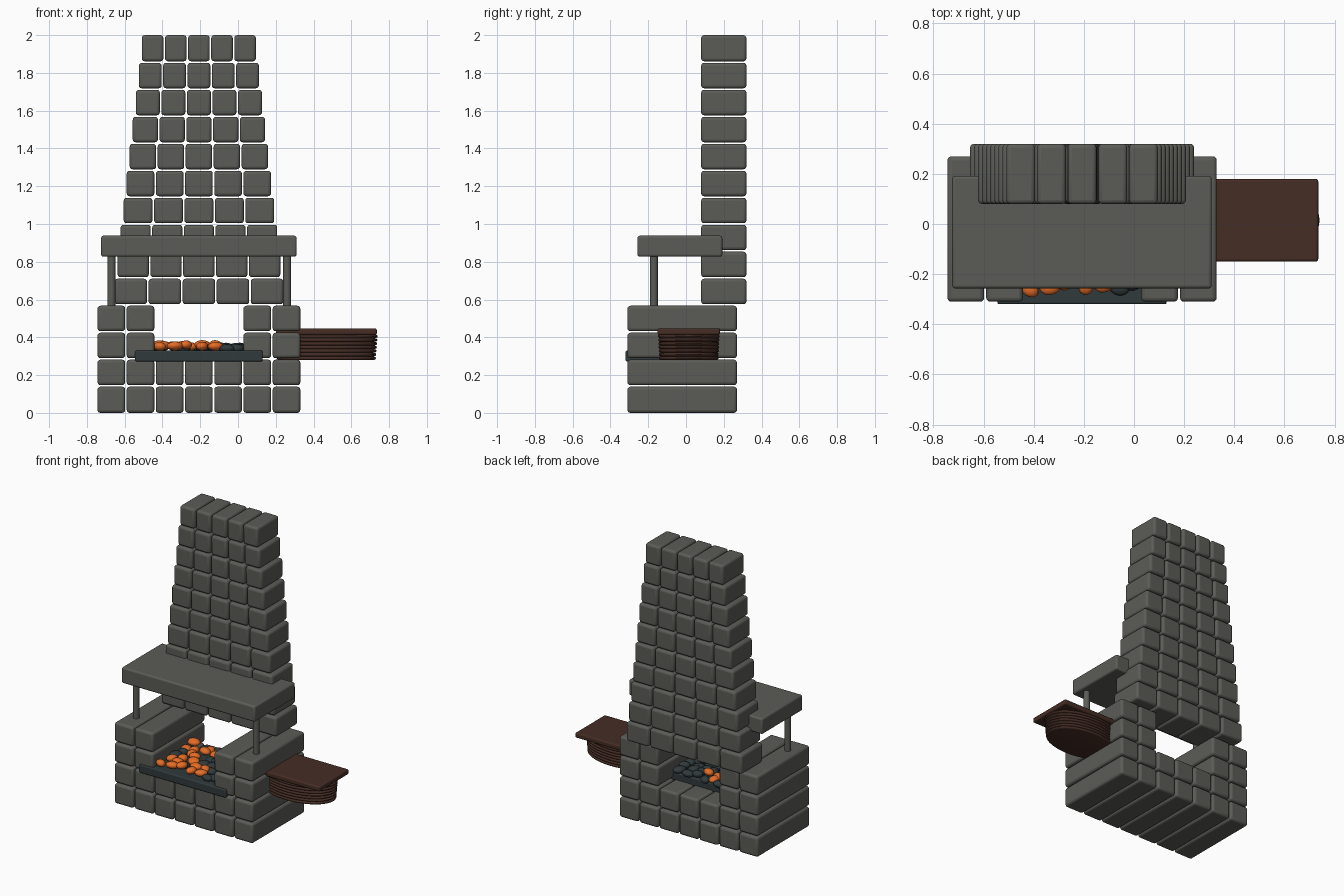
import bpy, bmesh, math, random
from mathutils import Matrix

if "Cube" in bpy.data.objects:
    bpy.data.objects.remove(bpy.data.objects["Cube"])

random.seed(4)


def material(name, rgb):
    m = bpy.data.materials.new(name)
    m.diffuse_color = (*rgb, 1)
    m.use_nodes = True
    m.node_tree.nodes["Principled BSDF"].inputs["Base Color"].default_value = m.diffuse_color
    return m


STONE = material("grey stone", (0.105, 0.108, 0.094))
IRON = material("dark iron", (0.030, 0.042, 0.044))
EMBER = material("glowing orange", (0.78, 0.15, 0.02))
WOOD = material("dark brown", (0.060, 0.026, 0.018))


def finish(bm, name, mat, bevel=0):
    mesh = bpy.data.meshes.new(name)
    bm.to_mesh(mesh)
    bm.free()
    mesh.materials.append(mat)
    ob = bpy.data.objects.new(name, mesh)
    bpy.context.collection.objects.link(ob)
    if bevel:
        mod = ob.modifiers.new("soft_edges", 'BEVEL')
        mod.width = bevel
        mod.segments = 3
    bpy.ops.object.select_all(action='DESELECT')
    ob.select_set(True)
    bpy.context.view_layer.objects.active = ob
    bpy.ops.object.shade_smooth_by_angle(angle=math.radians(40))
    return ob


def add_box(bm, x0, x1, y0, y1, z0, z1):
    m = Matrix.Translation(((x0 + x1) / 2, (y0 + y1) / 2, (z0 + z1) / 2))
    m = m @ Matrix.Diagonal((x1 - x0, y1 - y0, z1 - z0, 1))
    bmesh.ops.create_cube(bm, size=1, matrix=m)


def box(name, mat, dims, bevel):
    bm = bmesh.new()
    add_box(bm, *dims)
    return finish(bm, name, mat, bevel)


ROW = 2 / 14      # course height
GAP = 0.008
CX = -0.207       # centre of the hearth


def stone_row(bm, half, count, keep, y0, y1, row):
    pitch = 2 * half / count
    for i in keep:
        x = CX - half + i * pitch
        add_box(bm, x + GAP / 2, x + pitch - GAP / 2, y0, y1,
                row * ROW + GAP / 2 * (row > 0), (row + 1) * ROW - GAP / 2 * (row < 13))


# Hearth base: two full courses, then two courses of side walls
bm = bmesh.new()
for row in range(4):
    stone_row(bm, 0.541, 7, range(7) if row < 2 else (0, 1, 5, 6), -0.31, 0.27, row)
finish(bm, "hearth_base", STONE, 0.016)

# Tapering chimney of five stones per course
bm = bmesh.new()
for row in range(4, 14):
    stone_row(bm, 0.306 + 0.0161 * (13 - row), 5, range(5), 0.08, 0.32, row)
finish(bm, "chimney", STONE, 0.016)

# Mantel slab and its posts
box("mantel", STONE, (-0.725, 0.31, -0.257, 0.192, 0.827, 0.938), 0.012)
for side, x in (("left", -0.67), ("right", 0.26)):
    bm = bmesh.new()
    bmesh.ops.create_cone(bm, cap_ends=True, segments=20, radius1=0.021, radius2=0.021,
                          depth=0.28, matrix=Matrix.Translation((x, -0.17, 0.695)))
    finish(bm, side + "_mantel_post", STONE)

# Fire tray
box("fire_tray", IRON, (-0.545, 0.13, -0.32, 0.10, 0.272, 0.33), 0.008)

# Coals: glowing on the left and middle, dead on the right and scattered
glow, dead = bmesh.new(), bmesh.new()
for i in range(7):
    for j in range(6):
        x = -0.405 + i * 0.067 + random.uniform(-0.02, 0.02)
        y = -0.245 + j * 0.066 + random.uniform(-0.02, 0.02)
        hot = i < 5 and random.random() < 0.75
        z = random.uniform(0.350, 0.363) if hot else random.uniform(0.337, 0.35)
        r = random.uniform(0.036, 0.046)
        m = (Matrix.Translation((x, y, z)) @ Matrix.Rotation(random.uniform(0, 6.28), 4, 'Z')
             @ Matrix.Rotation(random.uniform(-0.2, 0.2), 4, 'X')
             @ Matrix.Diagonal((r, r * 0.8, 0.023, 1)))
        bmesh.ops.create_uvsphere(glow if hot else dead, u_segments=16, v_segments=10,
                                  radius=1, matrix=m)
finish(glow, "glowing_coals", EMBER)
finish(dead, "dead_coals", IRON)

# Bellows: top board and pleated oval bag
box("bellows_board", WOOD, (0.20, 0.735, -0.15, 0.18, 0.412, 0.448), 0.010)

bm = bmesh.new()
profile = [(0, 0.28)]
FOLDS, STEPS = 7, 6
fold_h = 0.135 / FOLDS
for k in range(FOLDS):
    taper = 0.965 + 0.035 * k / (FOLDS - 1)
    for s in range(STEPS + (k == FOLDS - 1)):
        t = math.pi * s / STEPS
        profile.append((taper * (0.94 + 0.06 * math.sin(t)),
                        0.28 + fold_h * (k + 0.5 - 0.5 * math.cos(t))))
profile.append((0, profile[-1][1]))
verts = [bm.verts.new((r, 0, z)) for r, z in profile]
edges = [bm.edges.new(p) for p in zip(verts, verts[1:])]
bmesh.ops.spin(bm, geom=verts + edges, cent=(0, 0, 0), axis=(0, 0, 1),
               angle=2 * math.pi, steps=48)
bmesh.ops.remove_doubles(bm, verts=bm.verts, dist=1e-5)
bmesh.ops.recalc_face_normals(bm, faces=bm.faces)
for v in bm.verts:
    v.co.x = 0.468 + v.co.x * 0.272
    v.co.y = 0.015 + v.co.y * 0.163
finish(bm, "bellows_bag", WOOD)
